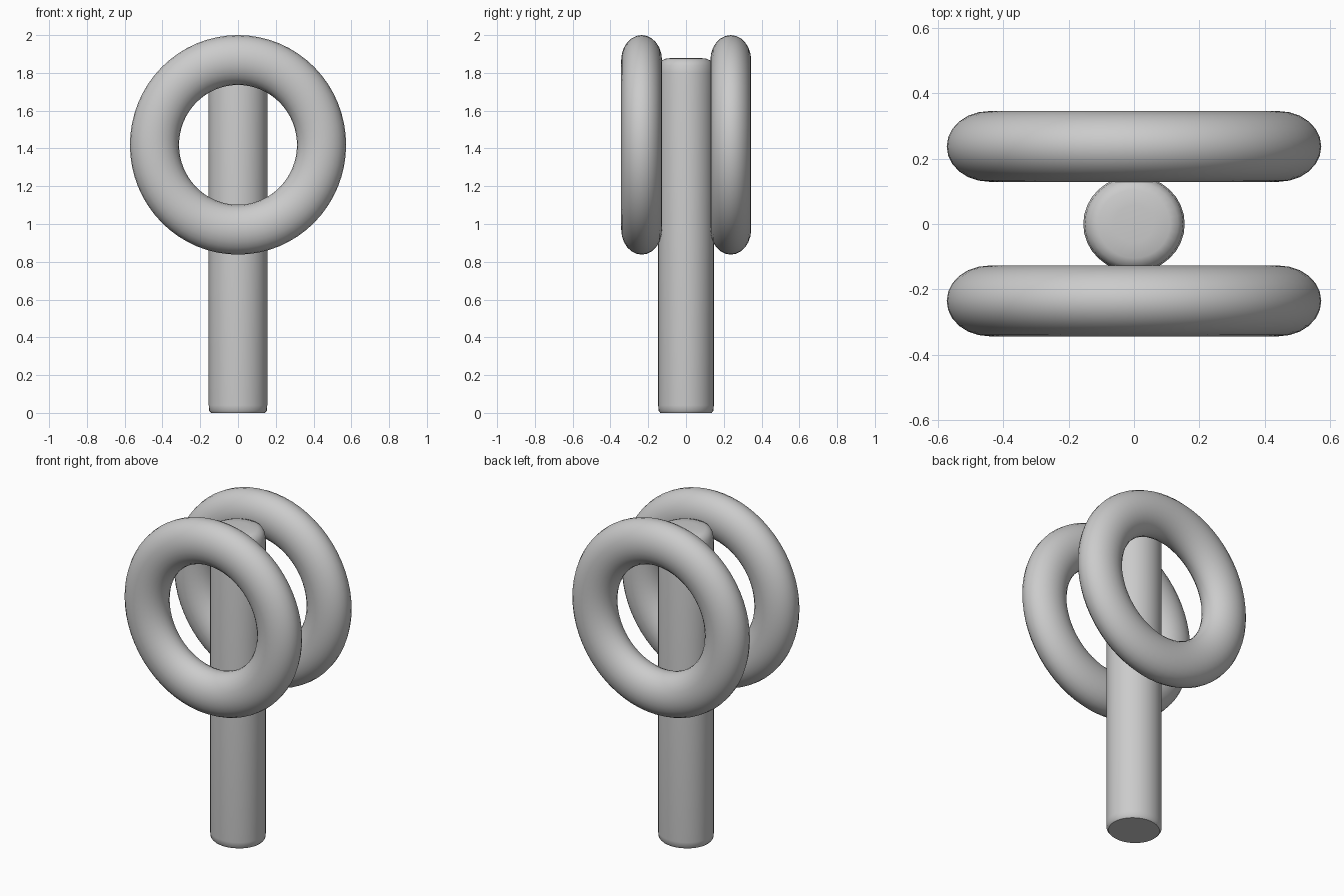
import bpy, bmesh
from math import cos, sin, pi

if "Cube" in bpy.data.objects:
    bpy.data.objects.remove(bpy.data.objects["Cube"])


def lathe(name, sections, segments, place):
    """Spin (radius, height) points; place maps (radial u, radial v, height) to xyz.
    A profile touching both ends at radius > 0 gets flat caps unless closed."""
    bm = bmesh.new()
    rings = []
    for r, h in sections:
        rings.append([bm.verts.new(place(r * cos(2 * pi * i / segments),
                                         r * sin(2 * pi * i / segments), h))
                      for i in range(segments)])
    closed = sections[0][1] == sections[-1][1] or name.endswith("ring")
    pairs = list(zip(rings, rings[1:]))
    if closed:
        pairs.append((rings[-1], rings[0]))
    else:
        bm.faces.new(rings[0])
        bm.faces.new(rings[-1])
    for a, b in pairs:
        for i in range(segments):
            j = (i + 1) % segments
            bm.faces.new((a[i], a[j], b[j], b[i]))
    bmesh.ops.recalc_face_normals(bm, faces=bm.faces)
    mesh = bpy.data.meshes.new(name)
    bm.to_mesh(mesh)
    bm.free()
    obj = bpy.data.objects.new(name, mesh)
    bpy.context.collection.objects.link(obj)
    bpy.ops.object.select_all(action='DESELECT')
    obj.select_set(True)
    bpy.context.view_layer.objects.active = obj
    bpy.ops.object.shade_smooth_by_angle(angle=0.7)
    return obj


# Slightly oval upright post with softened ends
post_profile = [(0.143, 0.0), (0.153, 0.012), (0.155, 0.04), (0.155, 1.80),
                (0.150, 1.84), (0.135, 1.866), (0.11, 1.876), (0.06, 1.88)]
lathe("post", post_profile, 32, lambda u, v, h: (u, v * 0.95, h))

# Two upright rings with a flattened oval section, front and back
section = [(0.449 + 0.132 * cos(2 * pi * k / 24), 0.108 * sin(2 * pi * k / 24))
           for k in range(24)]
for name, y in (("front_ring", -0.235), ("back_ring", 0.237)):
    lathe(name, section, 64,
          lambda u, v, h, y=y: (u * 0.985, y + h, 1.419 + v))
